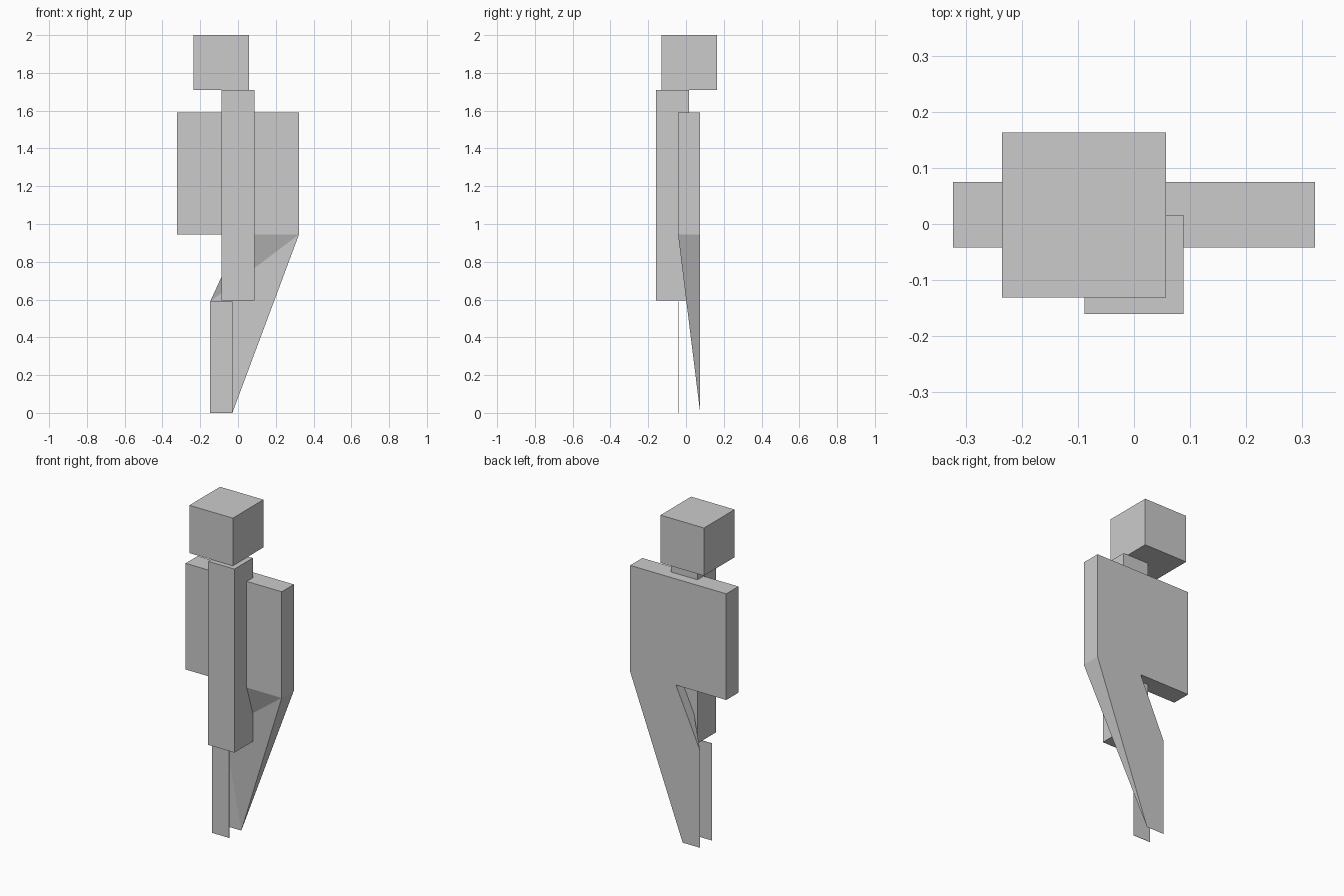
import bpy

if "Cube" in bpy.data.objects:
    bpy.data.objects.remove(bpy.data.objects["Cube"])

grey = bpy.data.materials.new("plain grey")
grey.diffuse_color = (0.6, 0.6, 0.6, 1)
grey.use_nodes = True
grey.node_tree.nodes["Principled BSDF"].inputs["Base Color"].default_value = grey.diffuse_color


def make(name, verts, faces):
    mesh = bpy.data.meshes.new(name)
    mesh.from_pydata(verts, [], faces)
    mesh.materials.append(grey)
    obj = bpy.data.objects.new(name, mesh)
    bpy.context.collection.objects.link(obj)
    return obj


def box(name, x, y, z):
    verts = [(a, b, c) for c in z for b in y for a in x]
    faces = [(0, 2, 3, 1), (4, 5, 7, 6), (0, 1, 5, 4),
             (2, 6, 7, 3), (0, 4, 6, 2), (1, 3, 7, 5)]
    return make(name, verts, faces)


FRONT, BACK = -0.042, 0.075      # shared depth of torso and leg
HIP, KNEE = 0.945, 0.59
IN, OUT = -0.147, -0.03          # foot width

# Solid blocks
box("head", (-0.235, 0.057), (-0.131, 0.163), (1.71, 2.0))
box("arm_column", (-0.088, 0.088), (-0.16, 0.016), (0.595, 1.71))
box("torso", (-0.323, 0.323), (FRONT, BACK), (HIP, 1.59))

# Leg: box at the hip tapering to a thin edge along the back plane
make("tapered_leg",
     [(0.323, FRONT, HIP), (0.015, FRONT, HIP),
      (0.323, BACK, HIP), (0.015, BACK, HIP),
      (IN, BACK, KNEE), (IN, BACK, 0), (OUT, BACK, 0)],
     [(0, 1, 4), (0, 4, 6), (4, 5, 6),   # front
      (2, 6, 5, 4, 3),                   # back
      (0, 6, 2),                         # outer side
      (1, 3, 4)])                        # inner side

# Thin loose plate standing in front of the leg
box("shin_plate", (IN, OUT), (FRONT, FRONT + 0.002), (0, KNEE))
